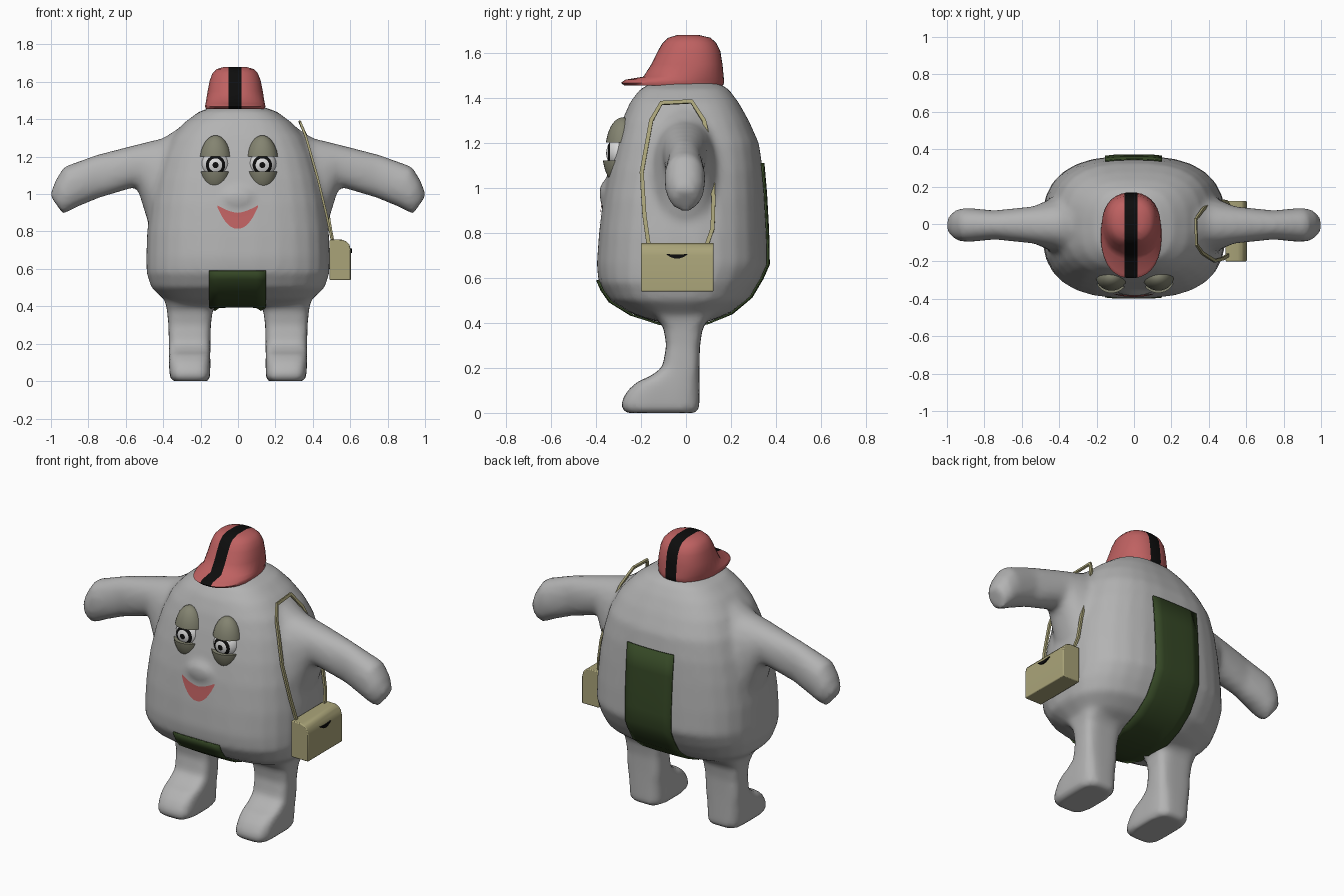
import bpy, bmesh, math
from mathutils import Vector, Matrix

if "Cube" in bpy.data.objects:
    bpy.data.objects.remove(bpy.data.objects["Cube"])


def material(name, r, g, b):
    m = bpy.data.materials.new(name)
    m.diffuse_color = (r, g, b, 1)
    m.use_nodes = True
    m.node_tree.nodes["Principled BSDF"].inputs["Base Color"].default_value = m.diffuse_color
    return m


GREY = material("body grey", .45, .45, .45)
WHITE = material("eye white", .70, .70, .70)
BLACK = material("black", .004, .004, .004)
RED = material("soft red", .52, .12, .12)
TAN = material("bag tan", .40, .37, .19)
LID = material("eyelid olive", .23, .23, .165)
GREEN = material("dark green", .036, .065, .019)


def finish(name, bm, mats, angle=40):
    bmesh.ops.recalc_face_normals(bm, faces=bm.faces[:])
    me = bpy.data.meshes.new(name)
    bm.to_mesh(me)
    bm.free()
    for m in mats:
        me.materials.append(m)
    ob = bpy.data.objects.new(name, me)
    bpy.context.collection.objects.link(ob)
    bpy.context.view_layer.objects.active = ob
    bpy.ops.object.select_all(action='DESELECT')
    ob.select_set(True)
    bpy.ops.object.shade_smooth_by_angle(angle=math.radians(angle))
    return ob


def oval(n, power):
    """Unit superellipse points."""
    out = []
    for i in range(n):
        a = 2 * math.pi * (i + .5) / n
        c, s = math.cos(a), math.sin(a)
        out.append((math.copysign(abs(c) ** (2 / power), c),
                    math.copysign(abs(s) ** (2 / power), s)))
    return out


def loft(bm, rings):
    rows = [[bm.verts.new(p) for p in r] for r in rings]
    n = len(rows[0])
    for a, b in zip(rows, rows[1:]):
        for i in range(n):
            bm.faces.new((a[i], a[(i + 1) % n], b[(i + 1) % n], b[i]))
    bm.faces.new(rows[0][::-1])
    bm.faces.new(rows[-1])


def level(z, x0, x1, y0, y1, power, n=28):
    return [((x0 + x1) / 2 + (x1 - x0) / 2 * u, (y0 + y1) / 2 + (y1 - y0) / 2 * v, z)
            for u, v in oval(n, power)]


def sheet(bm, rows):
    rows = [[bm.verts.new(p) for p in r] for r in rows]
    for a, b in zip(rows, rows[1:]):
        for i in range(len(a) - 1):
            bm.faces.new((a[i], a[i + 1], b[i + 1], b[i]))


# Body: torso, legs, arms and upper lip fused into one smooth skin
bm = bmesh.new()
torso = [(.405, .33, -.13, .10), (.44, .40, -.24, .19), (.50, .465, -.34, .275),
         (.58, .49, -.39, .325), (.66, .492, -.398, .365), (.80, .487, -.388, .36),
         (.95, .47, -.37, .352), (1.08, .445, -.345, .343), (1.2, .41, -.315, .325),
         (1.3, .36, -.285, .28), (1.38, .29, -.25, .235), (1.44, .21, -.205, .19),
         (1.468, .13, -.15, .14)]
loft(bm, [level(z, -w, w, a, b, 2.7) for z, w, a, b in torso])
leg = [(0, .16, .35, -.27, .045), (.02, .148, .365, -.288, .06), (.05, .148, .367, -.288, .06),
       (.10, .148, .37, -.26, .06), (.14, .148, .37, -.215, .06), (.16, .148, .37, -.165, .06),
       (.20, .147, .37, -.105, .06), (.30, .145, .372, -.088, .062), (.38, .135, .38, -.10, .075),
       (.43, .12, .39, -.14, .11), (.5, .12, .39, -.15, .12)]
# each arm ring: top x,z / bottom x,z / half depth
arm = [(.20, 1.43, .36, .72, .19), (.40, 1.30, .485, .86, .14), (.53, 1.268, .54, 1.04, .10),
       (.75, 1.212, .74, .98, .078), (.93, 1.147, .85, .935, .092), (.975, 1.075, .90, .91, .085),
       (1.006, .995, .935, .893, .055)]
for s in (1, -1):
    loft(bm, [level(z, s * a, s * b, c, d, 4) for z, a, b, c, d in leg])
    loft(bm, [[(s * ((tx + bx) / 2 + (tx - bx) / 2 * v), -.005 + h * u,
                (tz + bz) / 2 + (tz - bz) / 2 * v) for u, v in oval(20, 2.2)]
              for tx, tz, bx, bz, h in arm])
bmesh.ops.create_uvsphere(bm, u_segments=20, v_segments=12, radius=1,
                          matrix=Matrix.Translation((0, -.35, .975)) @ Matrix.Diagonal((.10, .036, .065, 1)))
body = finish("body", bm, [GREY], 180)
rm = body.modifiers.new("fuse", 'REMESH')
rm.mode = 'VOXEL'
rm.voxel_size = .018
rm.use_smooth_shade = True
sm = body.modifiers.new("soften", 'SMOOTH')
sm.factor = .5
sm.iterations = 5

# Cap with a centre stripe
bm = bmesh.new()
cap = [(1.455, .157, -.275, .165), (1.468, .162, -.29, .17), (1.482, .160, -.27, .17),
       (1.495, .157, -.19, .168), (1.55, .148, -.155, .163), (1.61, .136, -.125, .153),
       (1.645, .122, -.105, .135), (1.668, .10, -.08, .11), (1.68, .06, -.04, .06)]
loft(bm, [level(z, -.015 - w, -.015 + w, a, b, 2.3, 32) for z, w, a, b in cap])
for x in (-.05, .02):
    bmesh.ops.bisect_plane(bm, geom=bm.verts[:] + bm.edges[:] + bm.faces[:],
                           plane_co=(x, 0, 0), plane_no=(1, 0, 0))
for f in bm.faces:
    f.material_index = int(-.05 < f.calc_center_median().x < .02)
finish("cap", bm, [RED, BLACK], 50)

# Eyes: turned eyeballs with ringed irises, and two lids cut from an egg shape
for side, ex in (("left", .13), ("right", -.12)):
    bm = bmesh.new()
    radii = [.004, .016, .036, .052, .066, .075, .078]
    loft(bm, [[(ex + r * u, -.285 - .07 * math.sqrt(1 - (r / .0782) ** 2), 1.155 + r * v)
               for u, v in oval(28, 2)] for r in radii])
    for f in bm.faces:
        c = f.calc_center_median()
        r = math.hypot(c.x - ex, c.z - 1.155)
        f.material_index = int(r < .014 or .036 < r < .051)
    finish(side + "_eyeball", bm, [WHITE, BLACK], 60)
    for part, up, yc in (("upper", 1, -.282), ("lower", -1, -.295)):
        bm = bmesh.new()
        bmesh.ops.create_uvsphere(bm, u_segments=28, v_segments=20, radius=1,
                                  matrix=Matrix.Translation((ex, yc, 1.162)) @ Matrix.Diagonal((.087, .077, .152, 1)))
        bmesh.ops.bisect_plane(bm, geom=bm.verts[:] + bm.edges[:] + bm.faces[:],
                               plane_co=(0, 0, 1.162 + up * .04), plane_no=(0, 0, -up), clear_outer=True)
        bmesh.ops.holes_fill(bm, edges=[e for e in bm.edges if e.is_boundary])
        finish(side + "_" + part + "_lid", bm, [LID])

# Mouth: crescent plate laid on the face
bm = bmesh.new()
rows = []
for i in range(25):
    t = -1 + i / 12
    top = .90 + .04 * abs(t) ** 1.6
    low = .815 + .115 * abs(t) ** 2.2
    rows.append([(-.002 + .108 * t, -.6, top + (low - top) * k / 6) for k in range(7)])
sheet(bm, rows)
mouth = finish("mouth", bm, [RED])
sw = mouth.modifiers.new("lay", 'SHRINKWRAP')
sw.target = body
sw.wrap_method = 'PROJECT'
sw.use_project_y = True
sw.use_positive_direction = True
sw.use_negative_direction = True
sw.offset = .005

# Loincloth: band from the belly, under the body and up the back
path = [(-.397, .59), (-.385, .54), (-.345, .49), (-.25, .43), (-.12, .405), (0, .40), (.10, .405),
        (.21, .435), (.30, .51), (.355, .59), (.388, .655), (.382, .75), (.375, .85), (.362, .98), (.342, 1.11)]
bm = bmesh.new()
sheet(bm, [[(-.003 + .152 * t, y * (1 - .035 * t * t), z) for t in (-1, -.66, -.33, 0, .33, .66, 1)]
           for y, z in path])
cloth = finish("loincloth", bm, [GREEN])
sw = cloth.modifiers.new("hug", 'SHRINKWRAP')
sw.target = body
sw.wrap_mode = 'OUTSIDE_SURFACE'
sw.offset = .008
so = cloth.modifiers.new("thickness", 'SOLIDIFY')
so.thickness = .008
so.offset = 0

# Shoulder bag with rounded outer top edge
bm = bmesh.new()
prof = [(.49, .54), (.603, .54), (.603, .70), (.596, .728), (.58, .747), (.555, .756), (.49, .756)]
loft(bm, [[(x, y, z) for x, z in prof] for y in (-.2, .123)])
bag = finish("bag", bm, [TAN])
bv = bag.modifiers.new("soft edges", 'BEVEL')
bv.width = .005
bv.segments = 2

# Bag clasp: dark crescent
bm = bmesh.new()
arc = [-1 + i / 6 for i in range(13)]
shape = [(-.04 + .05 * t, .708 - .004 * (1 - t * t)) for t in arc]
shape += [(-.04 + .05 * t, .708 - .022 * (1 - t * t)) for t in arc[-2:0:-1]]
loft(bm, [[(x, y, z) for y, z in shape] for x in (.600, .609)])
finish("bag_clasp", bm, [BLACK])

# Bag strap over the shoulder
pts = [(.505, -.165, .74), (.475, -.185, .88), (.43, -.197, 1.07), (.365, -.155, 1.30), (.335, -.11, 1.378),
       (.33, .025, 1.385), (.37, .08, 1.30), (.425, .113, 1.15), (.475, .122, .95), (.495, .118, .82),
       (.51, .09, .74)]
bm = bmesh.new()
rings = []
for i, p in enumerate(pts):
    d = (Vector(pts[min(i + 1, len(pts) - 1)]) - Vector(pts[max(i - 1, 0)])).normalized()
    out = Vector((1, 0, .3))
    out = (out - d * out.dot(d)).normalized()
    w = d.cross(out)
    rings.append([Vector(p) + out * a * .006 + w * b * .009 for a, b in ((1, 1), (-1, 1), (-1, -1), (1, -1))])
loft(bm, rings)
finish("bag_strap", bm, [TAN])
